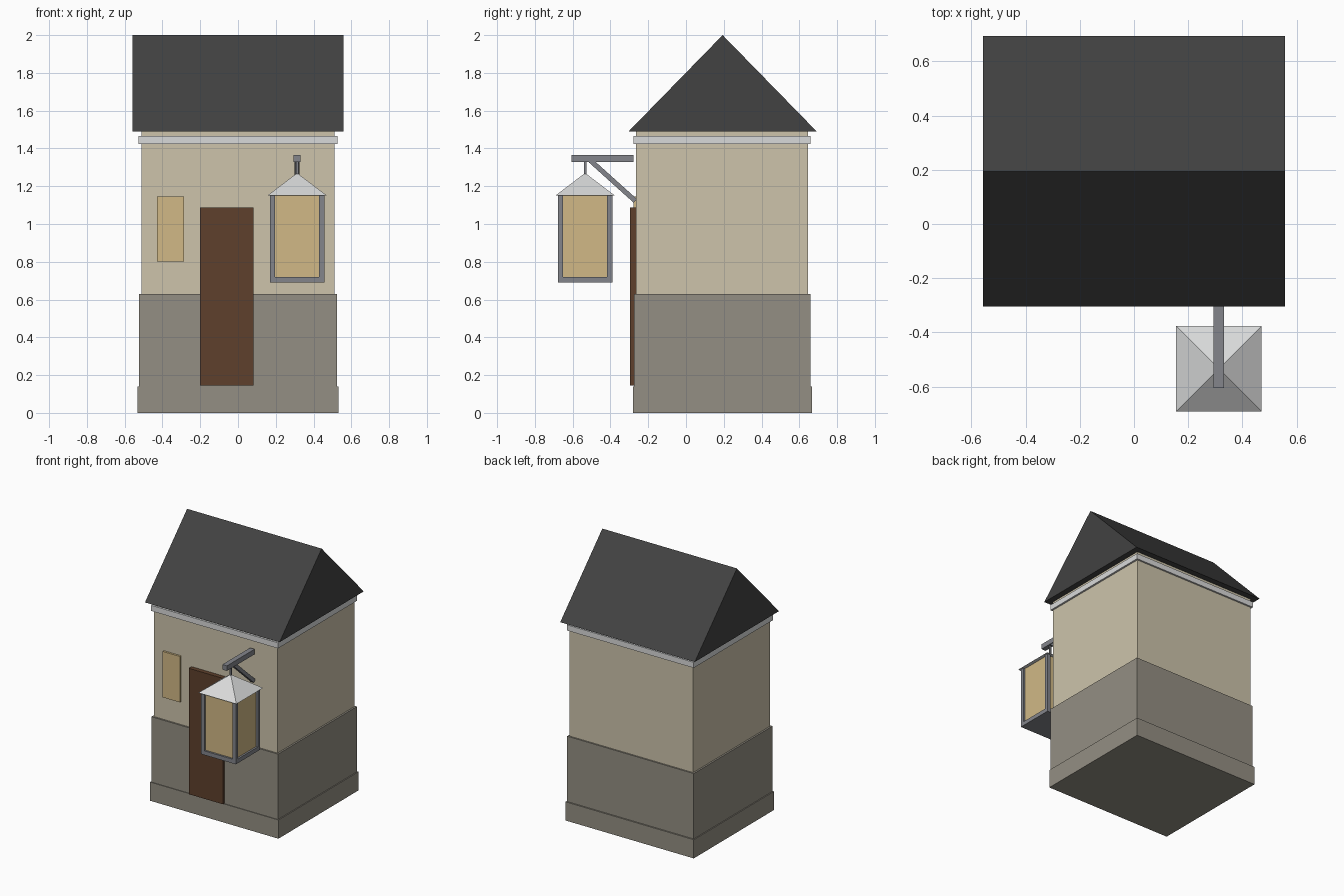
import bpy, bmesh
from mathutils import Vector

if "Cube" in bpy.data.objects:
    bpy.data.objects.remove(bpy.data.objects["Cube"])


def material(name, r, g, b):
    lin = [((c / 255 + 0.055) / 1.055) ** 2.4 for c in (r, g, b)]
    m = bpy.data.materials.new(name)
    m.diffuse_color = (*lin, 1)
    m.use_nodes = True
    m.node_tree.nodes["Principled BSDF"].inputs["Base Color"].default_value = m.diffuse_color
    return m


PLASTER = material("cream plaster", 205, 196, 171)
STONE = material("grey stone", 148, 143, 131)
TRIM = material("pale trim", 217, 218, 218)
ROOF = material("dark slate", 66, 66, 66)
WOOD = material("brown wood", 94, 64, 44)
METAL = material("grey metal", 131, 133, 139)
GLASS = material("amber glass", 209, 185, 134)


def make(name, bm, mat):
    bmesh.ops.recalc_face_normals(bm, faces=bm.faces)
    me = bpy.data.meshes.new(name)
    bm.to_mesh(me)
    bm.free()
    me.materials.append(mat)
    ob = bpy.data.objects.new(name, me)
    bpy.context.collection.objects.link(ob)
    return ob


def box(name, x, y, z, mat):
    """Box from (min, max) ranges."""
    bm = bmesh.new()
    bmesh.ops.create_cube(bm, size=1)
    for v in bm.verts:
        v.co = [r[0] if c < 0 else r[1] for c, r in zip(v.co, (x, y, z))]
    return make(name, bm, mat)


def extrude_profile(name, pts, x0, x1, mat):
    """Extrude a (y, z) outline along x."""
    bm = bmesh.new()
    face = bm.faces.new([bm.verts.new((x0, y, z)) for y, z in pts])
    new = bmesh.ops.extrude_face_region(bm, geom=[face])["geom"]
    verts = [g for g in new if isinstance(g, bmesh.types.BMVert)]
    bmesh.ops.translate(bm, verts=verts, vec=(x1 - x0, 0, 0))
    return make(name, bm, mat)


# House body
box("plinth", (-0.532, 0.532), (-0.281, 0.668), (0, 0.14), STONE)
box("stone_base", (-0.525, 0.525), (-0.276, 0.658), (0.13, 0.63), STONE)
box("upper_wall", (-0.512, 0.512), (-0.264, 0.647), (0.62, 1.495), PLASTER)
box("cornice", (-0.526, 0.526), (-0.277, 0.66), (1.423, 1.465), TRIM)
extrude_profile("gable_roof", [(-0.305, 1.489), (0.693, 1.489), (0.194, 2.0)],
                -0.558, 0.558, ROOF)

# Door and window
box("door", (-0.2, 0.083), (-0.297, -0.25), (0.144, 1.088), WOOD)
box("window", (-0.43, -0.287), (-0.279, -0.255), (0.802, 1.146), GLASS)

# Bracket
CX, CY = 0.313, -0.534
box("bracket_arm", (CX - 0.019, CX + 0.019), (-0.605, -0.277), (1.328, 1.366), METAL)
a, b = Vector((-0.505, 1.335)), Vector((-0.268, 1.122))
d = (b - a).normalized()
n = Vector((-d.y, d.x)) * 0.013
extrude_profile("bracket_brace", [a + n, b + n, b - n, a - n],
                CX - 0.013, CX + 0.013, METAL)
box("hanging_rod", (CX - 0.006, CX + 0.006), (CY - 0.006, CY + 0.006),
    (1.25, 1.335), METAL)

# Lantern
H, P = 0.144, 0.028
box("lantern_base", (CX - H, CX + H), (CY - H, CY + H), (0.689, 0.72), METAL)
for sx in (-1, 1):
    for sy in (-1, 1):
        box("lantern_post", sorted((CX + sx * H, CX + sx * (H - P))),
            sorted((CY + sy * H, CY + sy * (H - P))), (0.715, 1.152), METAL)
G = 0.13
box("lantern_glass", (CX - G, CX + G), (CY - G, CY + G), (0.715, 1.152), GLASS)

# Pyramid lantern cap
bm = bmesh.new()
C = 0.158
ring = [bm.verts.new((CX + sx * C, CY + sy * C, 1.15))
        for sx, sy in ((-1, -1), (1, -1), (1, 1), (-1, 1))]
tip = bm.verts.new((CX, CY, 1.27))
bm.faces.new(ring)
for i in range(4):
    bm.faces.new((ring[i], ring[(i + 1) % 4], tip))
make("lantern_cap", bm, TRIM)
